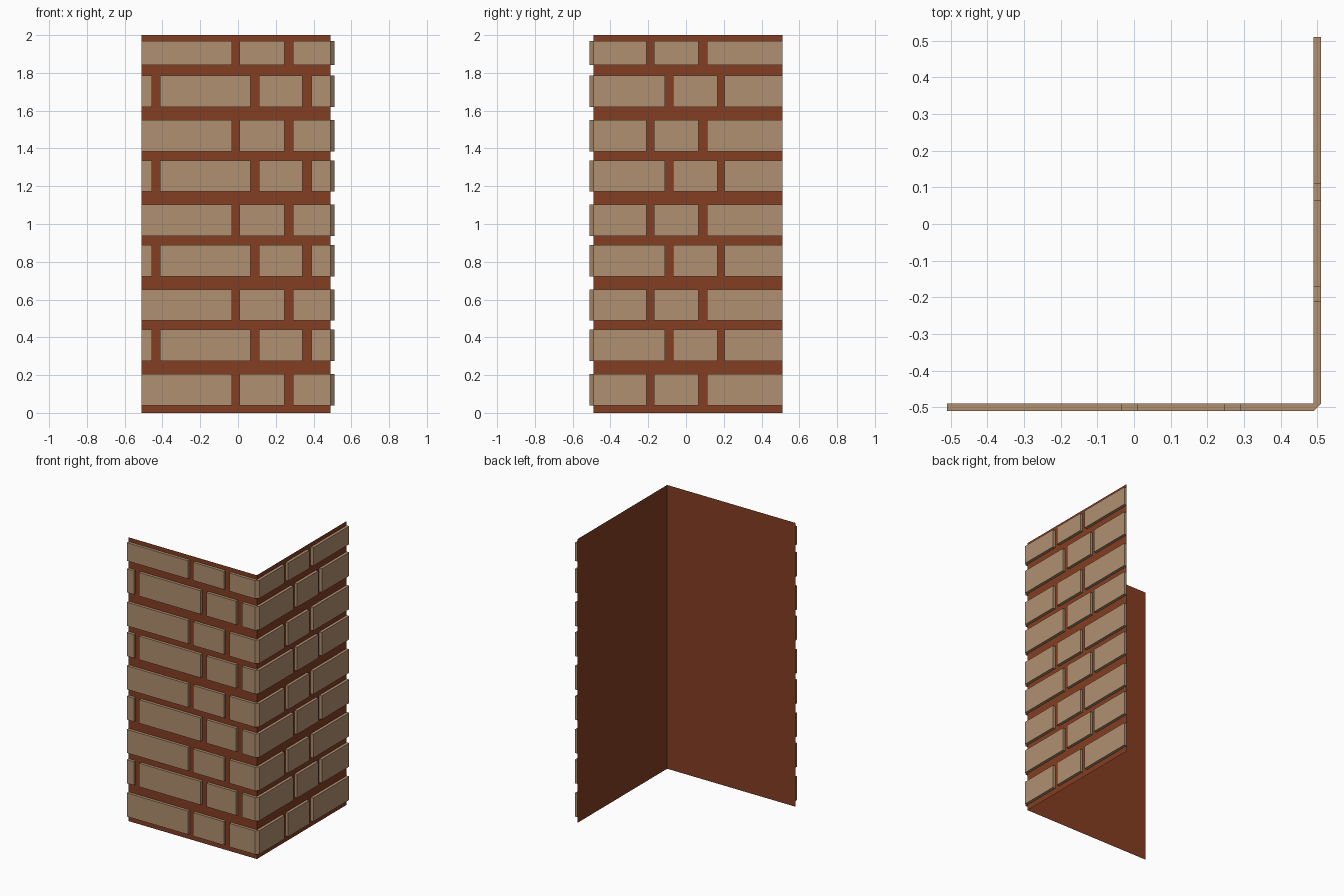
import bpy, bmesh

if "Cube" in bpy.data.objects:
    bpy.data.objects.remove(bpy.data.objects["Cube"])

IN, OUT, END = 0.49, 0.51, 0.51   # mortar plane, brick face, far wall ends


def material(name, rgb):
    m = bpy.data.materials.new(name)
    m.diffuse_color = (*rgb, 1)
    m.use_nodes = True
    m.node_tree.nodes["Principled BSDF"].inputs["Base Color"].default_value = m.diffuse_color
    return m


def make_object(name, bm, mat):
    me = bpy.data.meshes.new(name)
    bm.to_mesh(me)
    bm.free()
    me.materials.append(mat)
    bpy.context.collection.objects.link(bpy.data.objects.new(name, me))


def ribbon(bm, path, z0, z1):
    """Upright strip following a plan path, facing outward."""
    low = [bm.verts.new((x, y, z0)) for x, y in path]
    high = [bm.verts.new((x, y, z1)) for x, y in path]
    for i in range(len(path) - 1):
        bm.faces.new((low[i], low[i + 1], high[i + 1], high[i]))
    return low, high


def brick(bm, path, inner, z0, z1):
    """Raised brick, open at the back where it meets the mortar."""
    low, high = ribbon(bm, path, z0, z1)
    back_low = [bm.verts.new((x, y, z0)) for x, y in inner]
    back_high = [bm.verts.new((x, y, z1)) for x, y in inner]
    bm.faces.new(high + back_high[::-1])
    bm.faces.new(low[::-1] + back_low)
    bm.faces.new((back_low[0], low[0], high[0], back_high[0]))
    bm.faces.new((low[-1], back_low[-1], back_high[-1], high[-1]))


def course(bm, front, right, corner, z0, z1):
    for a, b in front:
        brick(bm, [(a, -OUT), (b, -OUT)], [(a, -IN), (b, -IN)], z0, z1)
    for a, b in right:
        brick(bm, [(OUT, a), (OUT, b)], [(IN, a), (IN, b)], z0, z1)
    # chamfered brick wrapping the corner
    x, y = corner
    brick(bm, [(x, -OUT), (IN, -OUT), (OUT, -IN), (OUT, y)],
          [(x, -IN), (IN, -IN), (IN, y)], z0, z1)


brick_mat = material("tan brick", (0.434, 0.279, 0.162))
mortar_mat = material("red brown mortar", (0.231, 0.048, 0.016))

# Mortar: thin L-shaped sheet
bm = bmesh.new()
ribbon(bm, [(-END, -IN), (IN, -IN), (IN, END)], 0, 2)
make_object("mortar_wall", bm, mortar_mat)

# Bricks: two alternating course patterns
odd = ([(-END, -0.033), (0.008, 0.247)], [(-0.17, 0.066), (0.11, END)], (0.29, -0.21))
even = ([(-END, -0.455), (-0.413, 0.066), (0.11, 0.342)],
        [(-0.07, 0.167), (0.205, END)], (0.388, -0.11))
bm = bmesh.new()
for row in range(9):
    z = (0.04, 0.275)[row % 2] + 0.448 * (row // 2)
    top = z + 0.166
    if row == 8:                       # shorter top course
        z, top = 1.842, 1.97
    course(bm, *(even if row % 2 else odd), z, top)
make_object("bricks", bm, brick_mat)
